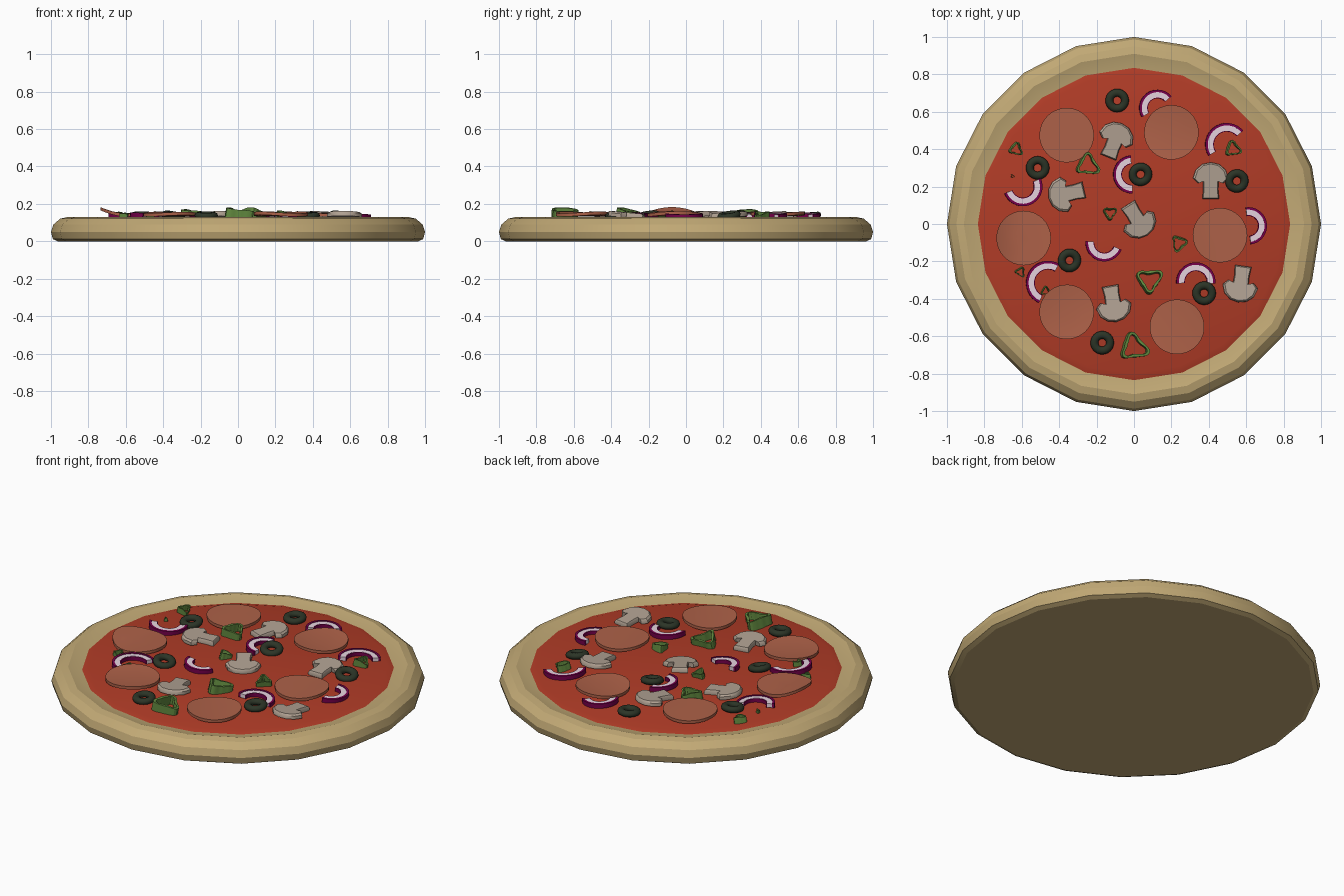
import bpy, bmesh, math
from math import sin, cos, radians, pi
from mathutils import Matrix, Vector

if "Cube" in bpy.data.objects:
    bpy.data.objects.remove(bpy.data.objects["Cube"])


def material(name, *rgb):
    m = bpy.data.materials.new(name)
    m.diffuse_color = (*rgb, 1)
    m.use_nodes = True
    m.node_tree.nodes["Principled BSDF"].inputs["Base Color"].default_value = m.diffuse_color
    return m


CRUST = material("crust", .54, .40, .18)
SAUCE = material("sauce", .44, .045, .02)
MEAT = material("pepperoni", .42, .12, .065)
OLIVE = material("olive", .025, .035, .02)
MUSH = material("mushroom", .44, .36, .29)
WHITE = material("onion_white", .80, .66, .74)
PURPLE = material("onion_skin", .18, .0, .07)
GREEN = material("green_pepper", .12, .25, .05)


def finish(name, bm, mats, matrix=Matrix(), angle=30):
    bmesh.ops.recalc_face_normals(bm, faces=bm.faces)
    me = bpy.data.meshes.new(name)
    bm.to_mesh(me)
    bm.free()
    ob = bpy.data.objects.new(name, me)
    bpy.context.collection.objects.link(ob)
    for m in mats:
        me.materials.append(m)
    ob.matrix_world = matrix
    bpy.ops.object.select_all(action='DESELECT')
    ob.select_set(True)
    bpy.context.view_layer.objects.active = ob
    bpy.ops.object.shade_smooth_by_angle(angle=radians(angle))
    return ob


def place(x, y, z, turn=0, tilt=0):
    return (Matrix.Translation((x, y, z)) @ Matrix.Rotation(radians(turn), 4, 'Z')
            @ Matrix.Rotation(radians(tilt), 4, 'X'))


def lathe(profile, sides):
    # spin a radius/height profile; a zero radius becomes a capping face
    bm = bmesh.new()
    rings = [[bm.verts.new((r * cos(2 * pi * i / sides), r * sin(2 * pi * i / sides), z))
              for i in range(sides)] for r, z in profile]
    for a, b in zip(rings, rings[1:]):
        for i in range(sides):
            j = (i + 1) % sides
            bm.faces.new((a[i], a[j], b[j], b[i]))
    bm.faces.new(rings[0])
    return bm, rings


def sweep(sections, closed):
    # skin a list of equal cross-sections
    bm = bmesh.new()
    rows = [[bm.verts.new(p) for p in s] for s in sections]
    n = len(rows[0])
    pairs = list(zip(rows, rows[1:])) + ([(rows[-1], rows[0])] if closed else [])
    for a, b in pairs:
        for k in range(n):
            bm.faces.new((a[k], a[(k + 1) % n], b[(k + 1) % n], b[k]))
    if not closed:
        bm.faces.new(rows[0])
        bm.faces.new(rows[-1])
    return bm


# crust: 20-sided dough with a raised rim
bm, rings = lathe([(.965, 0), (.99, .012), (1, .05), (.987, .09), (.95, .121),
                   (.91, .13), (.825, .108)], 20)
bm.faces.new(rings[-1])
finish("crust", bm, [CRUST], angle=25)

# sauce: thin layer inside the rim
bm, rings = lathe([(.80, .106), (.835, .112), (.80, .122)], 20)
bm.faces.new(rings[-1])
finish("sauce", bm, [SAUCE], angle=40)

# pepperoni: thin slices, slightly bent, one curled up at its edge
for n, (x, y, turn, bend, curl) in enumerate([
        (-.36, .475, 20, .008, 0), (.2, .49, 70, .010, 0), (-.59, -.075, 180, .004, .03),
        (.46, -.06, 10, .012, 0), (-.36, -.47, 120, .008, 0), (.23, -.55, 40, .010, 0)]):
    R = .146
    bm, rings = lathe([(R * f, 0) for f in (.33, .66, .95, 1)]
                      + [(R * f, .017) for f in (1, .95, .66, .33)], 32)
    bm.faces.new(rings[-1])
    for v in bm.verts:
        u, w = v.co.x / R, v.co.y / R
        v.co.z += bend * u * u + curl * max(0, u) ** 2
    finish(f"pepperoni_{n}", bm, [MEAT], place(x, y, .132, turn))

# olive rings
for n, (x, y, turn, tilt) in enumerate([
        (-.09, .66, 0, 4), (-.515, .3, 0, 6), (.035, .265, 30, 12), (.55, .23, 50, 12),
        (-.345, -.195, 60, 12), (.375, -.37, 0, 4), (-.17, -.635, 0, 5)]):
    secs = []
    for i in range(24):
        a = 2 * pi * i / 24
        secs.append([((.042 + .021 * cos(t)) * cos(a), (.042 + .021 * cos(t)) * sin(a),
                      .018 * sin(t)) for t in [2 * pi * k / 10 for k in range(10)]])
    finish(f"olive_ring_{n}", sweep(secs, True), [OLIVE],
           place(x, y, .138, turn, tilt), 50)

# mushroom slices: mirrored half outline, extruded
half = [(.0, .095), (.045, .085), (.08, .055), (.095, .01), (.07, -.015),
        (.042, -.005), (.04, -.05), (.045, -.10)]
outline = half + [(-x, y) for x, y in reversed(half[1:])]
for n, (x, y, turn, tilt) in enumerate([
        (-.1, .45, -22, 4), (-.365, .16, 103, 4), (.41, .235, 0, 4),
        (.02, .02, -148, -5), (.57, -.325, 172, 5), (-.11, -.43, 190, 4)]):
    bm = bmesh.new()
    lo = [bm.verts.new((px, py, 0)) for px, py in outline]
    mid = [bm.verts.new((px, py, .018)) for px, py in outline]
    hi = [bm.verts.new((px * .88, py * .93, .027)) for px, py in outline]
    c = len(outline)
    for a, b in ((lo, mid), (mid, hi)):
        for i in range(c):
            j = (i + 1) % c
            bm.faces.new((a[i], a[j], b[j], b[i]))
    bm.faces.new(lo)
    bm.faces.new(hi)
    finish(f"mushroom_slice_{n}", bm, [MUSH], place(x, y, .128, turn, tilt), 40)

# onion arcs: white flesh with a purple outer skin
for n, (x, y, r, a0, a1) in enumerate([
        (.125, .62, .098, 40, 210), (.495, .425, .115, 40, 212), (-.595, .2, .105, 200, 385),
        (-.01, .265, .102, 95, 270), (-.16, -.1, .1, 175, 338), (.61, -.01, .1, -82, 98),
        (.33, -.31, .105, -5, 185), (-.46, -.315, .118, 60, 245)]):
    for part, ri, ro, h, mat in (("flesh", r - .042, r - .012, .023, WHITE),
                                 ("skin", r - .013, r, .026, PURPLE),
                                 ("inner_skin", r - .046, r - .041, .022, PURPLE)):
        secs = []
        for i in range(19):
            a = radians(a0 + (a1 - a0) * i / 18)
            secs.append([(q * cos(a), q * sin(a), z)
                         for q, z in ((ri, 0), (ro, 0), (ro, h), (ri, h))])
        finish(f"onion_{part}_{n}", sweep(secs, False), [mat],
               place(x, y, .123, 0, 0) @ Matrix.Rotation(radians(3), 4, 'Y'))

# green pepper rings: wavy three-lobed bands
for n, (x, y, r, turn, tilt) in enumerate([
        (-.25, .315, .062, 90, 8), (-.635, .4, .036, 80, 14), (.525, .4, .042, 100, 14),
        (-.13, .055, .035, 150, 14), (.24, -.10, .042, 10, 10), (.08, -.305, .068, 150, 12),
        (-.005, -.66, .075, 100, 10), (-.61, -.255, .026, 60, 12),
        (-.475, -.36, .025, 90, 12), (-.65, .255, .01, 0, 0)]):
    secs = []
    t, h = r * .24, .020 + r * .45
    for i in range(36):
        a = 2 * pi * i / 36
        d = r * (.88 + .2 * cos(3 * a) + .05 * cos(6 * a) + .04 * sin(2 * a))
        lift = .004 * sin(2 * a + n)
        secs.append([(q * cos(a), q * sin(a), z) for q, z in
                     ((d - t, 0), (d, 0), (d * .99, h + lift), (d - t * .9, h + lift))])
    finish(f"green_pepper_ring_{n}", sweep(secs, True), [GREEN],
           place(x, y, .116, turn, tilt))
